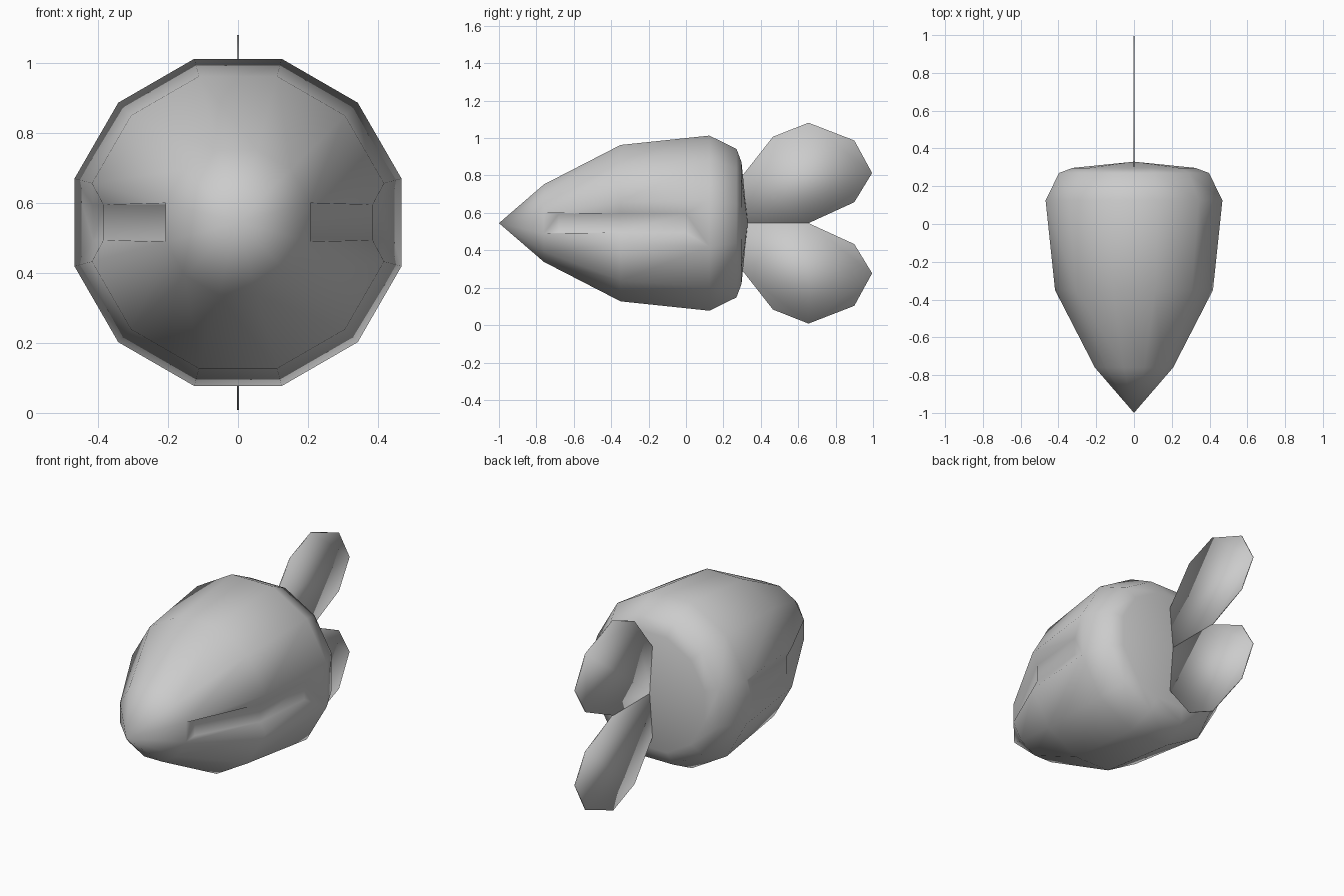
import bpy, bmesh, math

cube = bpy.data.objects.get("Cube")
if cube:
    bpy.data.objects.remove(cube, do_unlink=True)

AXIS_Z = 0.545
SIDES = 12

grey = bpy.data.materials.new("plain grey")
grey.use_nodes = True
colour = (0.6, 0.6, 0.6, 1)
grey.diffuse_color = colour
grey.node_tree.nodes["Principled BSDF"].inputs["Base Color"].default_value = colour


def finish(bm, name):
    bmesh.ops.recalc_face_normals(bm, faces=bm.faces[:])
    mesh = bpy.data.meshes.new(name)
    bm.to_mesh(mesh)
    bm.free()
    mesh.materials.append(grey)
    for p in mesh.polygons:
        p.use_smooth = True
    ob = bpy.data.objects.new(name, mesh)
    bpy.context.collection.objects.link(ob)
    return ob


# Body: twelve-sided bullet along y, with a recessed channel on each side
bm = bmesh.new()
profile = [(-0.76, 0.207), (-0.35, 0.418), (0.125, 0.468), (0.27, 0.397), (0.297, 0.325)]
rings = []
for y, apothem in profile:
    r = apothem / math.cos(math.pi / SIDES)
    angles = [(i - 0.5) * 2 * math.pi / SIDES for i in range(SIDES)]
    rings.append([bm.verts.new((r * math.cos(a), y, AXIS_Z + r * math.sin(a))) for a in angles])
nose = bm.verts.new((0, -1, AXIS_Z))
rear = bm.verts.new((0, 0.33, AXIS_Z))
for i in range(SIDES):
    j = (i + 1) % SIDES
    bm.faces.new((nose, rings[0][i], rings[0][j]))
    bm.faces.new((rear, rings[-1][j], rings[-1][i]))
    for k in range(len(rings) - 1):
        if k < 2 and i in (0, SIDES // 2):
            continue
        bm.faces.new((rings[k][i], rings[k + 1][i], rings[k + 1][j], rings[k][j]))

# Channel floor, its long walls and its end walls
floor = [(0.205, -0.68), (0.385, -0.35), (0.415, 0.0)]
for side, i in ((1, 0), (-1, SIDES // 2)):
    outer = [(rings[k][i], rings[k][i + 1]) for k in range(3)]
    inner = [tuple(bm.verts.new((side * x, y, AXIS_Z + side * h)) for h in (-0.05, 0.05))
             for x, y in floor]
    for k in range(2):
        bm.faces.new((inner[k][0], inner[k + 1][0], inner[k + 1][1], inner[k][1]))
        for e in range(2):
            bm.faces.new((outer[k][e], outer[k + 1][e], inner[k + 1][e], inner[k][e]))
    for k in (0, 2):
        bm.faces.new((outer[k][0], outer[k][1], inner[k][1], inner[k][0]))
finish(bm, "body")

# Tail fins: thin rounded paddles, one above the axis and one mirrored below
outline = [(0.32, 0), (0.655, 0), (0.9, 0.112), (0.995, 0.268), (0.9, 0.442),
           (0.655, 0.537), (0.465, 0.462), (0.305, 0.258)]
for name, sign in (("upper_tail_fin", 1), ("lower_tail_fin", -1)):
    bm = bmesh.new()
    left, right = [[bm.verts.new((x, y, AXIS_Z + sign * h)) for y, h in outline]
                   for x in (0.003, -0.003)]
    bm.faces.new(left)
    bm.faces.new(right[::-1])
    for i in range(len(outline)):
        j = (i + 1) % len(outline)
        bm.faces.new((left[i], left[j], right[j], right[i]))
    finish(bm, name)
